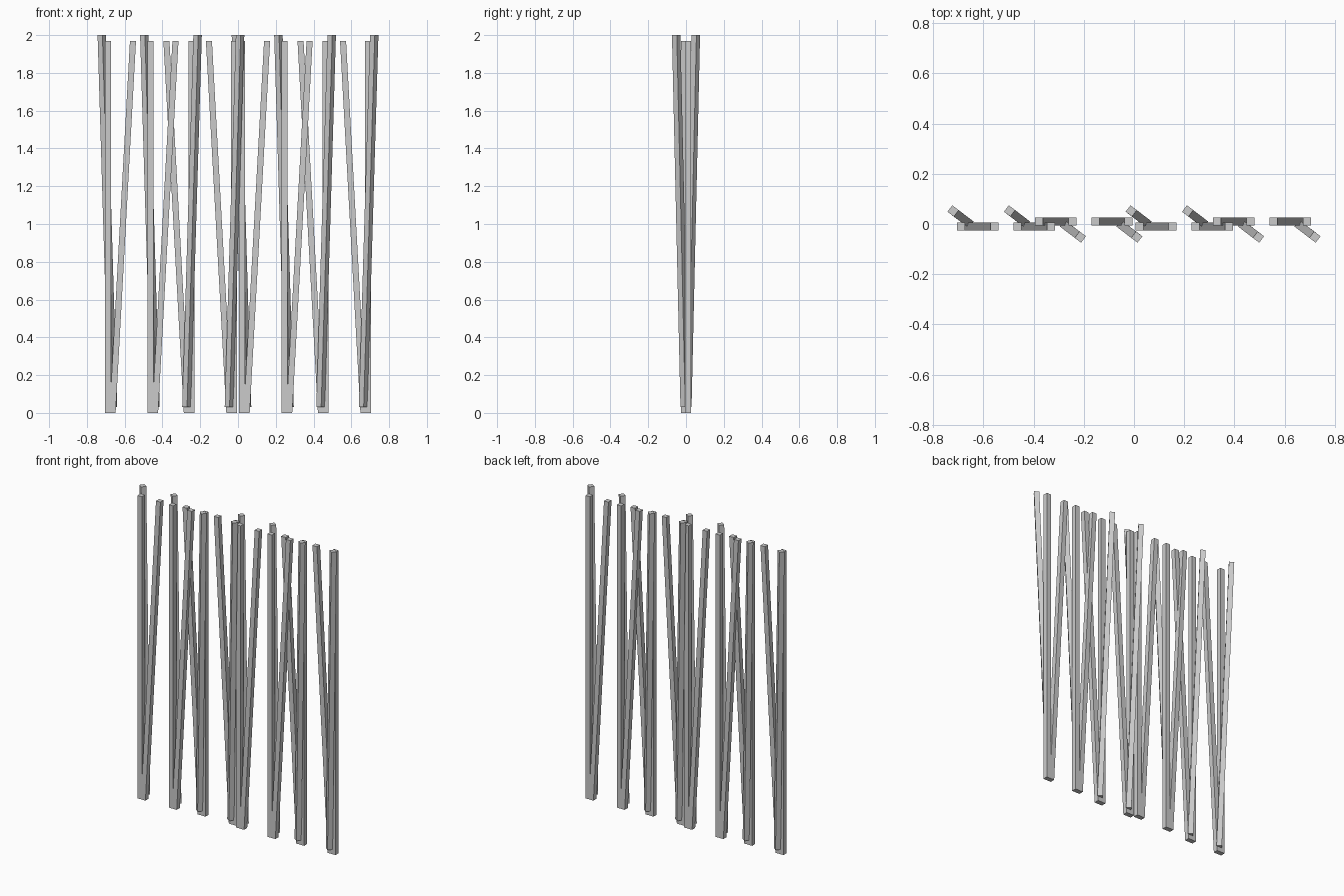
import bpy, bmesh
from math import radians, cos, sin

if "Cube" in bpy.data.objects:
    bpy.data.objects.remove(bpy.data.objects["Cube"])

W = 0.032  # bar thickness


def bar(name, foot, tip, angle, turned):
    """Square bar with level ends from foot to tip; turned = half turn about z."""
    s = -1 if turned else 1
    a = radians(angle)
    h = W / 2
    bm = bmesh.new()
    rings = []
    for x, y, z in (foot, tip):
        ring = []
        for u, v in ((-h, -h), (h, -h), (h, h), (-h, h)):
            px = x + u * cos(a) - v * sin(a)
            py = y + u * sin(a) + v * cos(a)
            ring.append(bm.verts.new((s * px, s * py, z)))
        rings.append(ring)
    lo, hi = rings
    bm.faces.new(lo[::-1])
    bm.faces.new(hi)
    for i in range(4):
        j = (i + 1) % 4
        bm.faces.new((lo[i], lo[j], hi[j], hi[i]))
    me = bpy.data.meshes.new(name)
    bm.to_mesh(me)
    bm.free()
    bpy.context.collection.objects.link(bpy.data.objects.new(name, me))


# Four clusters of three bars, repeated with a half turn
for turned in (False, True):
    for x in (-0.705, -0.48, 0.005, 0.23):
        # upright bar
        bar("upright_bar", (x + 0.016, -0.01, 0), (x + 0.016, -0.01, 1.97), 0, turned)
        # bar leaning sideways
        bar("side_leaning_bar", (x + 0.041, -0.01, 0), (x + 0.149, -0.01, 1.97), 0, turned)
        # taller bar leaning diagonally outwards
        bar("diagonal_bar", (x + 0.043, 0.007, 0.03), (x - 0.016, 0.052, 2.0), -37, turned)
